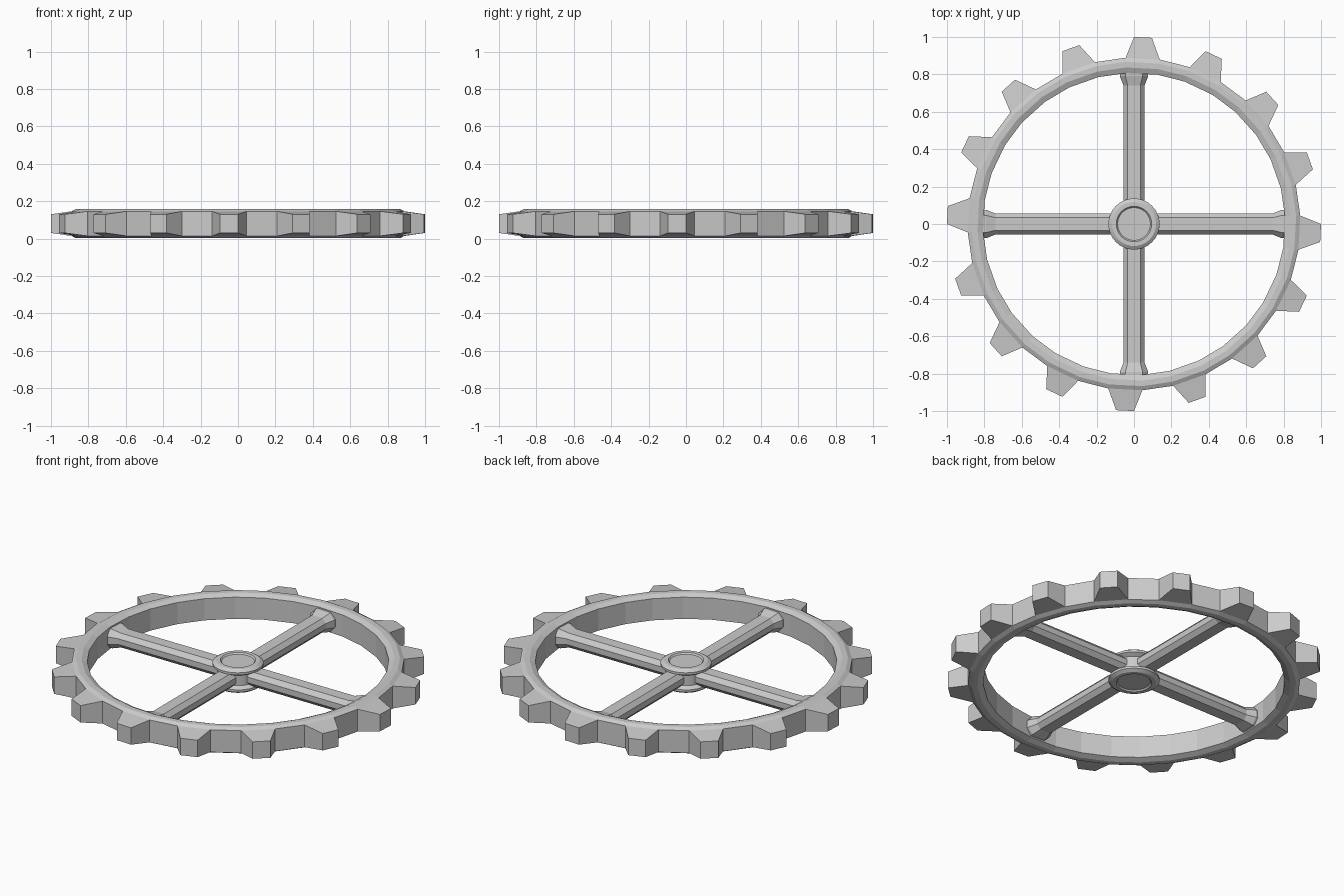
import bpy, bmesh
from math import sin, cos, pi, radians

if "Cube" in bpy.data.objects:
    bpy.data.objects.remove(bpy.data.objects["Cube"])

MID = 0.08  # height of the wheel's mid plane


def finish(bm, name, smooth=False):
    bmesh.ops.recalc_face_normals(bm, faces=bm.faces[:])
    me = bpy.data.meshes.new(name)
    bm.to_mesh(me)
    bm.free()
    ob = bpy.data.objects.new(name, me)
    bpy.context.collection.objects.link(ob)
    if smooth:
        bpy.context.view_layer.objects.active = ob
        ob.select_set(True)
        bpy.ops.object.shade_smooth_by_angle(angle=radians(30))
        ob.select_set(False)
    return ob


def polar(r, deg, z):
    # angle measured clockwise from +y
    a = radians(deg)
    return (r * sin(a), r * cos(a), MID + z)


def bridge(bm, a, b):
    n = len(a)
    for i in range(n):
        j = (i + 1) % n
        bm.faces.new((a[i], a[j], b[j], b[i]))


# toothed rim: closed profile swept round, outer faces alternately drawn out to teeth
half = [(0.89, 0.066), (0.868, 0.078), (0.838, 0.078), (0.808, 0.064)]
profile = half + [(r, -z) for r, z in reversed(half)]
angles = []
for k in range(16):
    angles += [k * 22.5 - 2.9, k * 22.5 + 8.9]
bm = bmesh.new()
loops = [[bm.verts.new(polar(r, a, z)) for r, z in profile] for a in angles]
n = len(profile)
for i, loop in enumerate(loops):
    nxt = loops[(i + 1) % len(loops)]
    for p in range(n):
        q = (p + 1) % n
        quad = [loop[p], loop[q], nxt[q], nxt[p]]
        if p == n - 1 and i % 2 == 0:
            # loop[p] is the lower outer vertex, loop[q] the upper one
            a0, a1 = angles[i] + 2.9, angles[i] + 8.4
            tip = [bm.verts.new(polar(1.0, a, z)) for a, z in
                   ((a0, -0.05), (a0, 0.05), (a1, 0.05), (a1, -0.05))]
            bridge(bm, quad, tip)
            bm.faces.new(tip)
        else:
            bm.faces.new(quad)
finish(bm, "toothed_rim")

# spokes: chamfered bars that flare where they meet the rim
# stations: distance from centre, half width, half height
stations = [(0.09, 0.056, 0.042), (0.74, 0.056, 0.042),
            (0.79, 0.076, 0.056), (0.815, 0.076, 0.056)]
for k in range(4):
    bm = bmesh.new()
    rings = []
    for d, w, h in stations:
        section = [(w, h * 0.4), (w * 0.6, h), (-w * 0.6, h), (-w, h * 0.4),
                   (-w, -h * 0.4), (-w * 0.6, -h), (w * 0.6, -h), (w, -h * 0.4)]
        c, s = cos(k * pi / 2), sin(k * pi / 2)
        rings.append([bm.verts.new((d * c - u * s, d * s + u * c, MID + v))
                      for u, v in section])
    for a, b in zip(rings, rings[1:]):
        bridge(bm, a, b)
    bm.faces.new(rings[0])
    bm.faces.new(rings[-1])
    finish(bm, f"spoke_{k + 1}")

# hub: spool with flanged ends and a recessed disc top and bottom
half = [(0.088, 0.062), (0.095, 0.07), (0.118, 0.07), (0.137, 0.057),
        (0.137, 0.044), (0.113, 0.03)]
profile = half + [(r, -z) for r, z in reversed(half)]
bm = bmesh.new()
rings = [[bm.verts.new(polar(r, i * 360 / 32, z)) for i in range(32)]
         for r, z in profile]
for a, b in zip(rings, rings[1:]):
    bridge(bm, a, b)
bm.faces.new(rings[0])
bm.faces.new(rings[-1])
finish(bm, "hub", smooth=True)
